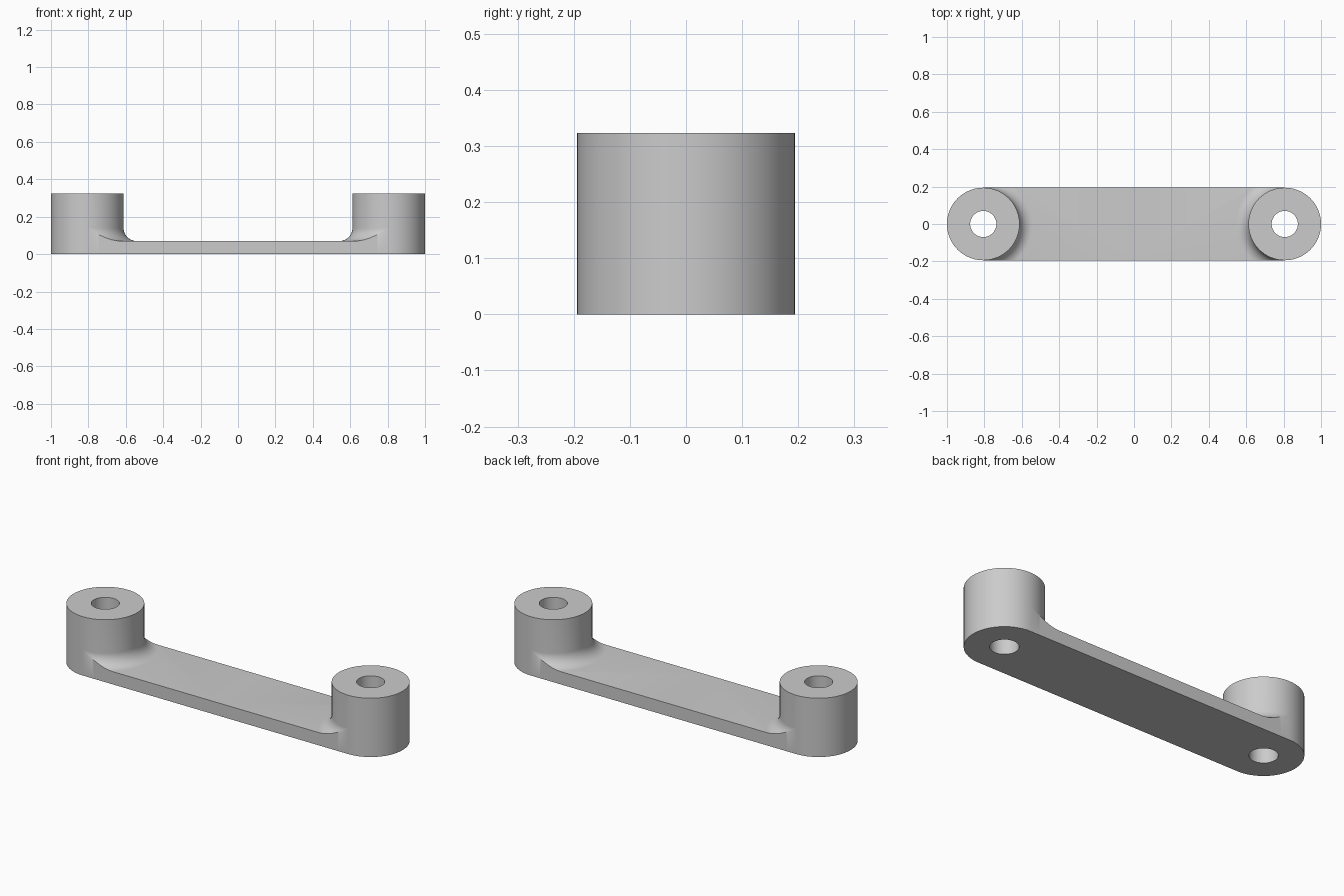
import bpy, bmesh, math

if "Cube" in bpy.data.objects:
    bpy.data.objects.remove(bpy.data.objects["Cube"])

R, HOLE, H = 0.194, 0.07, 0.323     # boss radius, bore radius, boss height
T, F, C = 0.07, 0.07, 0.806         # bar thickness, fillet radius, boss centre
STEPS = 10                          # fillet segments

bm = bmesh.new()


def vert(r, a, z):
    """Point around the boss axis; angle 0 points to the middle of the bar."""
    return bm.verts.new((C - r * math.cos(a), r * math.sin(a), z))


def column(a, reach):
    """Bore, rim, fillet and base points at one angle, in order."""
    phi = math.acos(max(-1, min(1, (R + F - reach) / F)))
    pts = [vert(HOLE, a, 0), vert(HOLE, a, H), vert(R, a, H)]
    for j in range(STEPS + 1):
        p = phi * j / STEPS
        pts.append(vert(R + F - F * math.cos(p), a, T + F - F * math.sin(p)))
    pts.append(vert(reach, a, 0))
    return pts


# Angles: open fillet, fillet trimmed by the bar sides, plain outer half
a0 = math.asin(R / (R + F))
q = math.pi / 2
spans = [(-a0, a0, 24, "open"), (a0, q, 14, "trim"),
         (q, 3 * q, 40, "outer"), (3 * q, 4 * q - a0, 14, "trim")]
cols = []
for start, end, n, kind in spans:
    for i in range(n):
        a = start + (end - start) * i / n
        if kind == "open":
            reach = R + F
        elif kind == "trim":
            reach = min(R + F, R / abs(math.sin(a)))
        else:
            reach = R
        cols.append((column(a, reach), kind))

# Boss surfaces
for i, (p, kind) in enumerate(cols):
    s = cols[(i + 1) % len(cols)][0]
    for j in range(len(p)):
        k = (j + 1) % len(p)
        if kind == "open" and j == len(p) - 2:
            continue                # this side runs on into the bar
        bm.faces.new((p[j], p[k], s[k], s[j]))

# Half of the bar, from the fillet edge to the middle
arc = [c[0] for c in cols[:25]]
mid = {(y, z): bm.verts.new((0, y, z)) for y in (-R, R) for z in (0, T)}
bm.faces.new([c[-2] for c in arc] + [mid[R, T], mid[-R, T]])
bm.faces.new([c[-1] for c in arc] + [mid[R, 0], mid[-R, 0]])
for c, y in ((arc[0], -R), (arc[-1], R)):
    bm.faces.new((c[-2], c[-1], mid[y, 0], mid[y, T]))

# Mirror, weld the collapsed fillet points, face outwards
bmesh.ops.remove_doubles(bm, verts=bm.verts[:], dist=1e-5)
bmesh.ops.mirror(bm, geom=bm.verts[:] + bm.edges[:] + bm.faces[:],
                 axis='X', merge_dist=1e-4)
bmesh.ops.remove_doubles(bm, verts=bm.verts[:], dist=1e-5)
bmesh.ops.recalc_face_normals(bm, faces=bm.faces[:])

mesh = bpy.data.meshes.new("link_arm")
bm.to_mesh(mesh)
bm.free()
arm = bpy.data.objects.new("link_arm", mesh)
bpy.context.collection.objects.link(arm)

grey = bpy.data.materials.new("plain_grey")
grey.diffuse_color = (0.6, 0.6, 0.6, 1)
grey.use_nodes = True
grey.node_tree.nodes["Principled BSDF"].inputs["Base Color"].default_value = grey.diffuse_color
mesh.materials.append(grey)

bpy.context.view_layer.objects.active = arm
arm.select_set(True)
bpy.ops.object.shade_smooth_by_angle(angle=math.radians(30))
